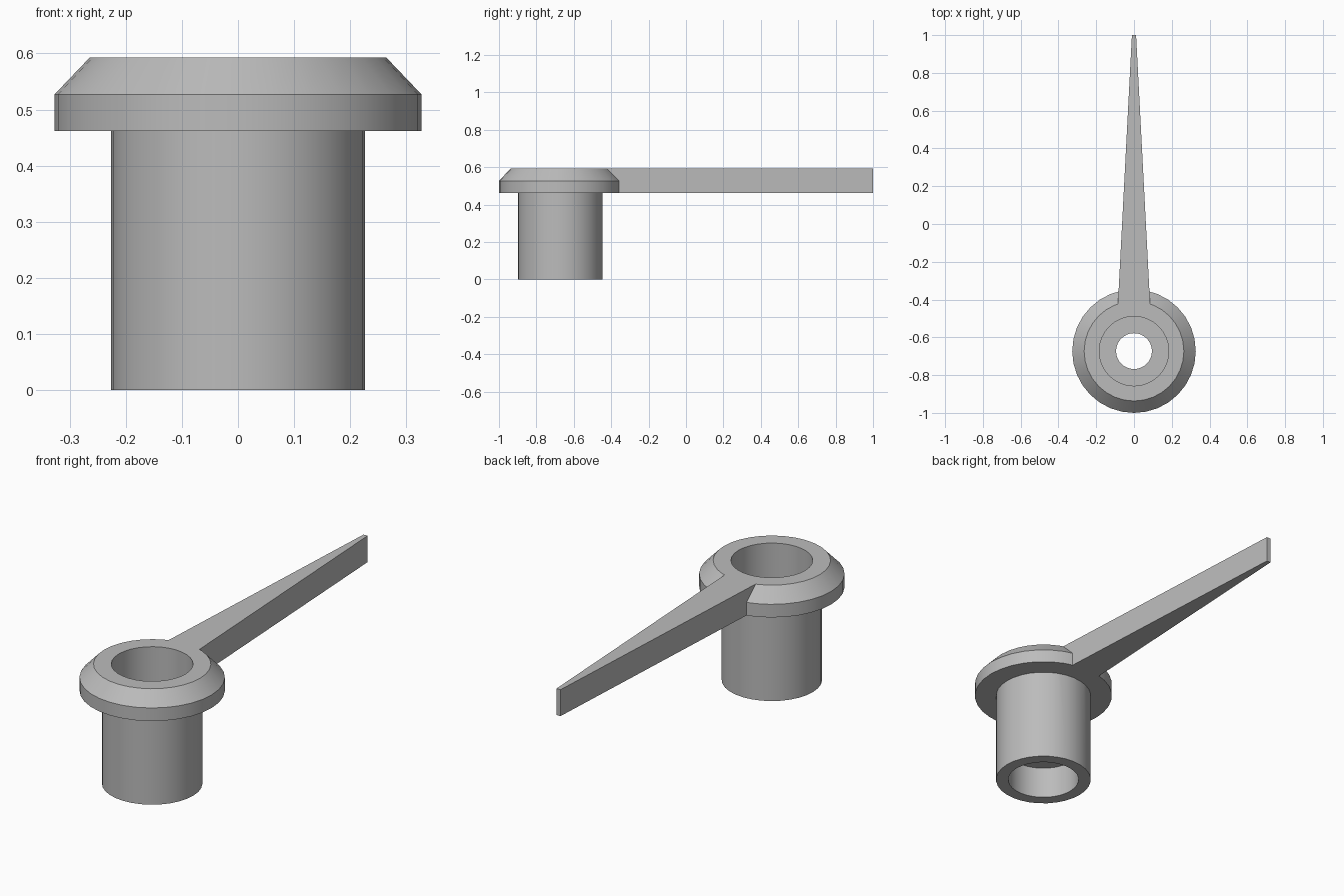
import bpy, bmesh, math
from mathutils import Matrix, Vector

cube = bpy.data.objects.get("Cube")
if cube:
    bpy.data.objects.remove(cube, do_unlink=True)

AXIS_Y = -0.673
BASE, RIM, TOP = 0.462, 0.527, 0.593

grey = bpy.data.materials.new("plain grey")
grey.use_nodes = True
colour = (0.5, 0.5, 0.5, 1)
grey.diffuse_color = colour
grey.node_tree.nodes["Principled BSDF"].inputs["Base Color"].default_value = colour


def add_object(name, bm):
    bmesh.ops.recalc_face_normals(bm, faces=bm.faces[:])
    mesh = bpy.data.meshes.new(name)
    bm.to_mesh(mesh)
    bm.free()
    mesh.materials.append(grey)
    obj = bpy.data.objects.new(name, mesh)
    bpy.context.collection.objects.link(obj)
    return obj


def lathe(name, profile, segments=32):
    """Revolve a closed (radius, height) profile about the hub axis."""
    bm = bmesh.new()
    rings = []
    for i in range(segments):
        turn = Matrix.Rotation(math.tau * i / segments, 3, 'Z')
        rings.append([bm.verts.new(turn @ Vector((r, 0, z)) + Vector((0, AXIS_Y, 0)))
                      for r, z in profile])
    n = len(profile)
    for i, ring in enumerate(rings):
        after = rings[(i + 1) % segments]
        for j in range(n):
            k = (j + 1) % n
            bm.faces.new((ring[j], after[j], after[k], ring[k]))
    return add_object(name, bm)


# Hub: stepped bore, sleeve and chamfered flange in one section
hub = lathe("hub_with_arm", [
    (0.168, 0), (0.226, 0), (0.226, BASE), (0.327, BASE), (0.327, RIM),
    (0.264, TOP), (0.184, TOP), (0.184, 0.26), (0.095, 0.26), (0.095, 0.16),
    (0.168, 0.16)])

# Arm: tapered bar running back from the flange
bm = bmesh.new()
outline = [(-0.087, -0.46), (0.087, -0.46), (0.011, 1), (-0.011, 1)]
face = bm.faces.new([bm.verts.new((x, y, BASE)) for x, y in outline])
raised = bmesh.ops.extrude_face_region(bm, geom=[face])["geom"]
bmesh.ops.translate(bm, vec=(0, 0, TOP - BASE),
                    verts=[v for v in raised if isinstance(v, bmesh.types.BMVert)])
arm = add_object("arm_helper", bm)

# Join arm and hub into one solid
union = hub.modifiers.new("join arm", 'BOOLEAN')
union.operation = 'UNION'
union.solver = 'EXACT'
union.object = arm
bpy.context.view_layer.objects.active = hub
hub.select_set(True)
bpy.ops.object.modifier_apply(modifier=union.name)
bpy.data.objects.remove(arm, do_unlink=True)
bpy.ops.object.shade_smooth_by_angle(angle=math.radians(30))
